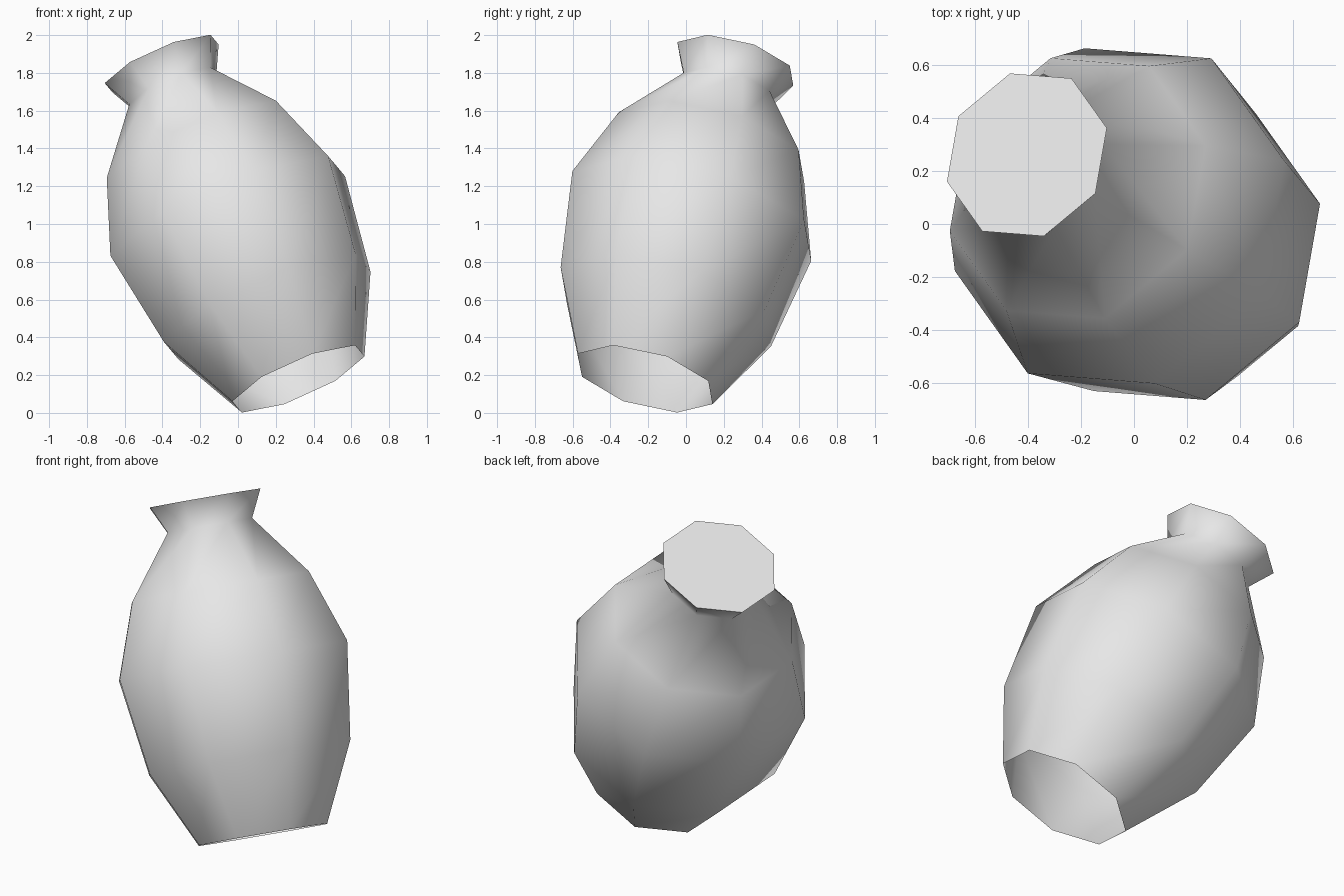
import bpy, bmesh, math
from mathutils import Vector

if "Cube" in bpy.data.objects:
    bpy.data.objects.remove(bpy.data.objects["Cube"])

SIDES = 8
# centre of the rim and of the open foot: the tilted axis of the jar
top = Vector((-0.404, 0.261, 1.848))
foot = Vector((0.32, -0.216, 0.18))
axis = (top - foot).normalized()
length = (top - foot).length

# directions of the first corner and the one a quarter turn on
u = Vector((0.775, -0.437, 0.455))
u = (u - axis * u.dot(axis)).normalized()
v = axis.cross(u)

# profile: (distance along the axis from the foot, corner radius)
profile = [(0.0, 0.387), (0.43, 0.606), (0.972, 0.688),
           (1.383, 0.534), (1.727, 0.255), (length, 0.334)]

bm = bmesh.new()
rings = []
for h, r in profile:
    ring = []
    for k in range(SIDES):
        a = 2 * math.pi * k / SIDES
        ring.append(bm.verts.new(foot + axis * h + (u * math.cos(a) + v * math.sin(a)) * r))
    rings.append(ring)

# smooth wall
for lo, hi in zip(rings, rings[1:]):
    for k in range(SIDES):
        n = (k + 1) % SIDES
        bm.faces.new((lo[k], lo[n], hi[n], hi[k])).smooth = True

# flat lid closing the mouth; the foot stays open
bm.faces.new(rings[-1]).smooth = False

mesh = bpy.data.meshes.new("jar")
bm.to_mesh(mesh)
bm.free()

grey = bpy.data.materials.new("light grey")
grey.diffuse_color = (0.8, 0.8, 0.8, 1)
grey.use_nodes = True
grey.node_tree.nodes["Principled BSDF"].inputs["Base Color"].default_value = grey.diffuse_color
mesh.materials.append(grey)
jar = bpy.data.objects.new("jar", mesh)
bpy.context.collection.objects.link(jar)
